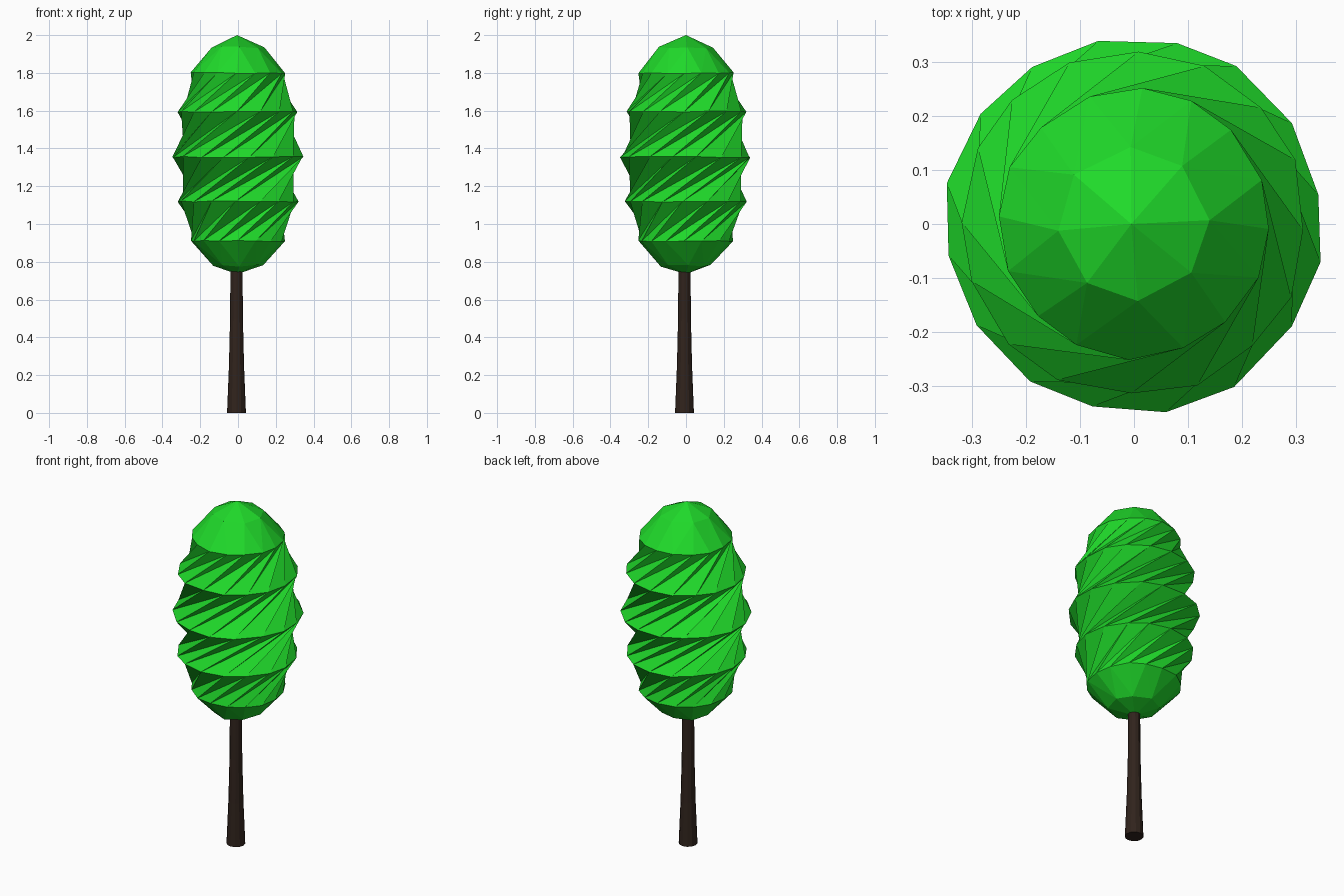
import bpy, bmesh, random
from math import sin, cos, radians

if "Cube" in bpy.data.objects:
    bpy.data.objects.remove(bpy.data.objects["Cube"])

random.seed(4)


def material(name, color):
    m = bpy.data.materials.new(name)
    m.diffuse_color = color
    m.use_nodes = True
    m.node_tree.nodes["Principled BSDF"].inputs["Base Color"].default_value = m.diffuse_color
    return m


def ring(bm, n, r, z, start, jitter=0.0):
    verts = []
    for i in range(n):
        a = radians(start + 360 * i / n + random.uniform(-1, 1) * jitter * 100)
        rr = r * (1 + random.uniform(-1, 1) * jitter)
        verts.append(bm.verts.new((rr * cos(a), rr * sin(a), z + random.uniform(-1, 1) * jitter * 0.2)))
    return verts


def finish(bm, name, mat):
    me = bpy.data.meshes.new(name)
    bm.to_mesh(me)
    bm.free()
    ob = bpy.data.objects.new(name, me)
    bpy.context.collection.objects.link(ob)
    me.materials.append(mat)


# Foliage: faceted ellipsoid whose bands are twisted against each other
N = 16
bm = bmesh.new()
levels = [(0.91, 0.252, -2), (1.12, 0.32, -2), (1.355, 0.35, 10.5),
          (1.595, 0.318, -2), (1.80, 0.25, -2)]
rings = [ring(bm, N, r, z, a, 0.016) for z, r, a in levels]
shifts = [2, 2, 3, 2]  # segments each band turns by
for lo, hi, s in zip(rings, rings[1:], shifts):
    for i in range(N):
        j = (i + s) % N
        bm.faces.new((lo[i], lo[(i + 1) % N], hi[(j + 1) % N]))
        bm.faces.new((lo[i], hi[(j + 1) % N], hi[j]))


# Closing caps: 16 sides to 8 sides to a point
def cap(outer, z, r, tip_z, flip):
    inner = ring(bm, 8, r, z, 4, 0.03)
    tip = bm.verts.new((-0.005, 0, tip_z))
    for i in range(8):
        a, b = inner[i], inner[(i + 1) % 8]
        o = [outer[(2 * i + k) % N] for k in range(3)]
        for tri in ((a, o[0], o[1]), (a, o[1], b), (b, o[1], o[2]), (a, b, tip)):
            bm.faces.new(tri[::-1] if flip else tri)


cap(rings[-1], 1.935, 0.14, 2.0, False)
cap(rings[0], 0.78, 0.135, 0.735, True)
finish(bm, "foliage", material("leaf_green", (0.014, 0.70, 0.023, 1)))

# Trunk: flared tapering column
bm = bmesh.new()
S = 12
prof = [(0.0, 0.05), (0.25, 0.04), (0.5, 0.034), (0.78, 0.032)]
tr = [ring(bm, S, r, z, 0) for z, r in prof]
for lo, hi in zip(tr, tr[1:]):
    for i in range(S):
        k = (i + 1) % S
        bm.faces.new((lo[i], lo[k], hi[k], hi[i]))
bm.faces.new(tr[0][::-1])
bm.faces.new(tr[-1])
bmesh.ops.translate(bm, verts=bm.verts, vec=(-0.008, -0.008, 0))
finish(bm, "trunk", material("bark_brown", (0.03, 0.017, 0.012, 1)))
